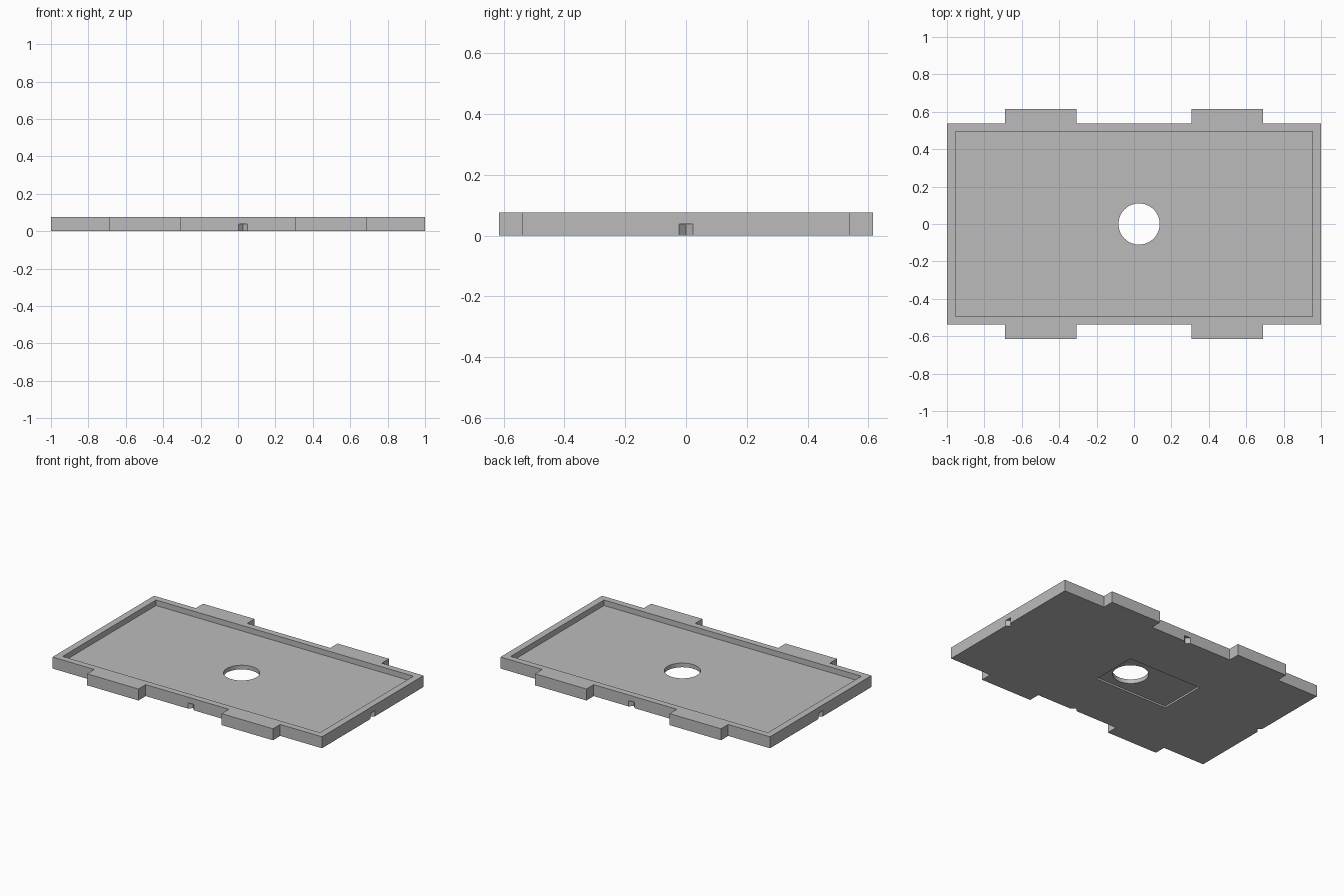
import bpy
import bmesh
import math

default = bpy.data.objects.get("Cube")
if default:
    bpy.data.objects.remove(default, do_unlink=True)

HEIGHT, FLOOR = 0.077, 0.04
HALF_X, HALF_Y, TAB_Y = 1.0, 0.538, 0.615
TAB_IN, TAB_OUT = 0.308, 0.69
HOLE_X, HOLE_R = 0.027, 0.11

grey = bpy.data.materials.new("plain_grey")
grey.use_nodes = True
colour = (0.5, 0.5, 0.5, 1)
grey.diffuse_color = colour
grey.node_tree.nodes["Principled BSDF"].inputs["Base Color"].default_value = colour


def prism(name, outline, z0, z1):
    """Extrude a counter-clockwise outline from z0 up to z1."""
    bm = bmesh.new()
    base = bm.faces.new([bm.verts.new((x, y, z0)) for x, y in outline])
    top = bmesh.ops.extrude_face_region(bm, geom=[base])["geom"]
    verts = [v for v in top if isinstance(v, bmesh.types.BMVert)]
    bmesh.ops.translate(bm, vec=(0, 0, z1 - z0), verts=verts)
    bmesh.ops.recalc_face_normals(bm, faces=bm.faces)
    mesh = bpy.data.meshes.new(name)
    bm.to_mesh(mesh)
    bm.free()
    mesh.materials.append(grey)
    obj = bpy.data.objects.new(name, mesh)
    bpy.context.collection.objects.link(obj)
    return obj


def rectangle(x0, x1, y0, y1):
    return [(x0, y0), (x1, y0), (x1, y1), (x0, y1)]


def polygon(cx, cy, radius, sides):
    return [(cx + radius * math.cos(math.tau * i / sides),
             cy + radius * math.sin(math.tau * i / sides)) for i in range(sides)]


# Plate outline with two tabs on each long side
front = [(-HALF_X, -HALF_Y)]
for a, b in ((-TAB_OUT, -TAB_IN), (TAB_IN, TAB_OUT)):
    front += [(a, -HALF_Y), (a, -TAB_Y), (b, -TAB_Y), (b, -HALF_Y)]
front.append((HALF_X, -HALF_Y))
tray = prism("tray", front + [(-x, -y) for x, y in front], 0, HEIGHT)

# Upper pocket, shallow underside recess and round through hole
cutters = [
    prism("pocket_cutter", rectangle(-0.955, 0.955, -0.495, 0.495), FLOOR, 0.2),
    prism("recess_cutter", rectangle(-0.383, 0.163, -0.16, 0.16), -0.1, 0.012),
    prism("hole_cutter", polygon(HOLE_X, 0, HOLE_R, 64), -0.2, 0.3),
]

# Small V-shaped notches low in the middle of every side
for x, y in ((HOLE_X, -HALF_Y), (HOLE_X, HALF_Y), (-HALF_X, 0), (HALF_X, 0)):
    cutters.append(prism("notch_cutter", polygon(x, y, 0.023, 4), -0.1, 0.039))

for cutter in cutters:
    cutter.hide_render = True
    mod = tray.modifiers.new(cutter.name, "BOOLEAN")
    mod.operation = "DIFFERENCE"
    mod.solver = "EXACT"
    mod.object = cutter

# Bake the cuts and discard the cutters
bpy.context.view_layer.update()
evaluated = tray.evaluated_get(bpy.context.evaluated_depsgraph_get())
baked = bpy.data.meshes.new_from_object(evaluated)
tray.modifiers.clear()
tray.data = baked
for cutter in cutters:
    bpy.data.objects.remove(cutter, do_unlink=True)

# Smooth hole wall, crisp edges
bpy.context.view_layer.objects.active = tray
tray.select_set(True)
bpy.ops.object.shade_smooth_by_angle(angle=math.radians(30))
